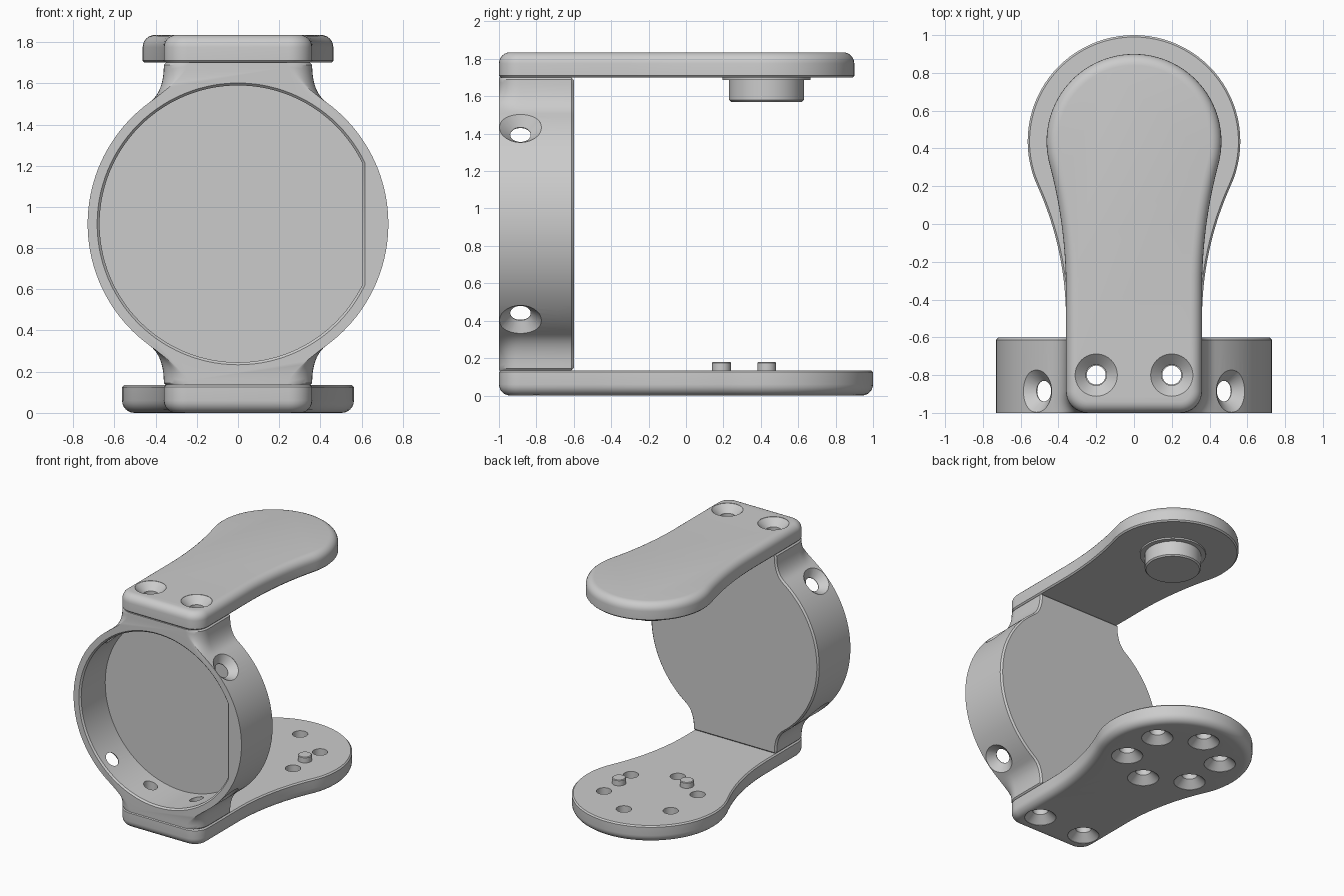
import bpy, bmesh
from math import sin, cos, pi, radians, atan2, acos, hypot
from mathutils import Matrix, Vector

if "Cube" in bpy.data.objects:
    bpy.data.objects.remove(bpy.data.objects["Cube"])

HEAD_Y, NECK, CORNER, THICK = 0.437, 0.36, 0.115, 0.135
TOP, MID = 1.835, 1.835 / 2


def loft(name, rings):
    """Skin a list of equal-length closed rings and cap both ends."""
    bm = bmesh.new()
    vs = [[bm.verts.new(p) for p in r] for r in rings]
    n = len(rings[0])
    for a, b in zip(vs, vs[1:]):
        for i in range(n):
            j = (i + 1) % n
            bm.faces.new((a[i], a[j], b[j], b[i]))
    bm.faces.new(vs[0])
    bm.faces.new(vs[-1])
    bmesh.ops.recalc_face_normals(bm, faces=bm.faces)
    me = bpy.data.meshes.new(name)
    bm.to_mesh(me)
    bm.free()
    ob = bpy.data.objects.new(name, me)
    bpy.context.collection.objects.link(ob)
    return ob


def turned(name, profile, loc, axis=(0, 0, 1), n=40):
    """Revolve (radius, height) pairs about an axis through loc."""
    m = Matrix.Translation(loc) @ Vector((0, 0, 1)).rotation_difference(Vector(axis)).to_matrix().to_4x4()
    return loft(name, [[m @ Vector((r * cos(2 * pi * i / n), r * sin(2 * pi * i / n), h))
                        for i in range(n)] for r, h in profile])


def cut(ob, cutter):
    cutter.hide_render = True
    mod = ob.modifiers.new("cut", 'BOOLEAN')
    mod.operation, mod.solver, mod.object = 'DIFFERENCE', 'EXACT', cutter
    bpy.context.view_layer.objects.active = ob
    bpy.ops.object.modifier_apply(modifier=mod.name)
    bpy.data.objects.remove(cutter, do_unlink=True)


def countersink(ob, loc, axis, depth=0.3):
    cut(ob, turned("cutter", [(0.055, -depth), (0.055, -0.055), (0.112, -0.002), (0.112, 0.06)], loc, axis))


def smooth(ob):
    bpy.ops.object.select_all(action='DESELECT')
    ob.select_set(True)
    bpy.context.view_layer.objects.active = ob
    bpy.ops.object.shade_smooth_by_angle(angle=radians(30))


def inset(pts, d):
    """Move a counter-clockwise 2D outline inwards by d."""
    out = []
    for i, (x, y) in enumerate(pts):
        (ax, ay), (bx, by) = pts[i - 1], pts[(i + 1) % len(pts)]
        l = hypot(bx - ax, by - ay)
        out.append((x - d * (by - ay) / l, y + d * (bx - ax) / l))
    return out


# Paddle plates: rounded tail, flared neck, round head
def paddle_outline(R, flare_y):
    dy = HEAD_Y - flare_y
    rho = (NECK ** 2 + dy ** 2 - R ** 2) / (2 * (R - NECK))
    cx = NECK + rho
    th = atan2(dy, cx)
    half = [(NECK - CORNER + CORNER * sin(a), -1 + CORNER - CORNER * cos(a))
            for a in (pi / 2 * k / 8 for k in range(9))]
    half += [(cx - rho * cos(t), flare_y + rho * sin(t)) for t in (th * k / 16 for k in range(16))]
    half += [(R * cos(a), HEAD_Y + R * sin(a)) for a in (-th + (pi / 2 + th) * k / 28 for k in range(28))]
    return half + [(0, HEAD_Y + R)] + [(-x, y) for x, y in reversed(half)]


def paddle(name, R, flare_y, top):
    outline = paddle_outline(R, flare_y)
    rim = 0.06
    prof = [(rim * (1 - sin(a)), rim * (1 - cos(a))) for a in (pi / 2 * k / 6 for k in range(7))]
    prof += [(0, THICK - 0.01), (0.01, THICK)]
    ob = loft(name, [[(x, y, TOP - z if top else z) for x, y in inset(outline, d)] for d, z in prof])
    for s in (-1, 1):
        countersink(ob, (0.2 * s, -0.8, TOP if top else 0), (0, 0, 1 if top else -1))
    return ob


bottom = paddle("bottom_plate", 0.563, -0.5, False)
for k in range(6):
    a = pi / 2 + k * pi / 3
    countersink(bottom, (0.335 * cos(a), HEAD_Y + 0.335 * sin(a), 0), (0, 0, -1))
smooth(bottom)
smooth(paddle("top_plate", 0.463, -0.35, True))

# Locating pins on the bottom plate
for k, a in enumerate((0, 4 * pi / 3)):
    smooth(turned(f"locating_pin_{k + 1}", [(0.05, 0.1), (0.05, 0.175), (0.045, 0.18)],
                  (0.28 * cos(a), HEAD_Y - 0.005 + 0.28 * sin(a), 0)))

# Pivot boss with flange under the top plate
smooth(turned("pivot_boss", [(0.19, 1.57), (0.2, 1.58), (0.2, 1.688), (0.235, 1.688), (0.235, 1.72)],
              (0, 0.43, 0), n=64))


# Round housing with mounting pads above and below
def housing_outline(w, R=0.73, h=TOP / 2 - THICK, ch=0.01):
    end = radians(54)
    q = [(R * cos(a), R * sin(a)) for a in (end * k / 20 for k in range(21))]
    x0, z0 = q[-1]
    cz = z0 + (x0 - w) / sin(end) * cos(end)
    for k in range(1, 11):
        t = k / 10
        q.append(((1 - t) ** 2 * x0 + (1 - (1 - t) ** 2) * w,
                  (1 - t) ** 2 * z0 + 2 * t * (1 - t) * cz + t * t * (h - ch)))
    q.append((w - ch, h))
    return (q + [(-x, z) for x, z in reversed(q)] + [(-x, -z) for x, z in q[1:]]
            + [(x, -z) for x, z in reversed(q[1:])])


slices = [(-1 + CORNER * (1 - cos(a)), housing_outline(NECK - CORNER + CORNER * sin(a)))
          for a in (pi / 2 * k / 8 for k in range(9))]
full = housing_outline(NECK)
slices += [(-0.613, full), (-0.6, inset(full, 0.012))]
housing = loft("housing", [[(x, y, MID + z) for x, z in o] for y, o in slices])


# D-shaped front cavity with a flat on the right
def d_ring(y, r, flat, n=96):
    a = acos(flat / r)
    return [(r * cos(t), y, MID + r * sin(t)) for t in (a + (2 * pi - 2 * a) * k / n for k in range(n + 1))]


cut(housing, loft("cutter", [d_ring(-1.1, 0.684, 0.616), d_ring(-1, 0.684, 0.616),
                             d_ring(-0.988, 0.672, 0.605), d_ring(-0.69, 0.672, 0.605)]))

# Side screw holes at the diagonals, and plate screw holes
for sx in (-1, 1):
    for sz in (-1, 1):
        d = Vector((sx, 0, sz)).normalized()
        countersink(housing, Vector((0, -0.885, MID)) + d * 0.73, d, 0.15)
    cut(housing, turned("cutter", [(0.05, -0.5), (0.05, 2.5)], (0.2 * sx, -0.8, 0)))
smooth(housing)
